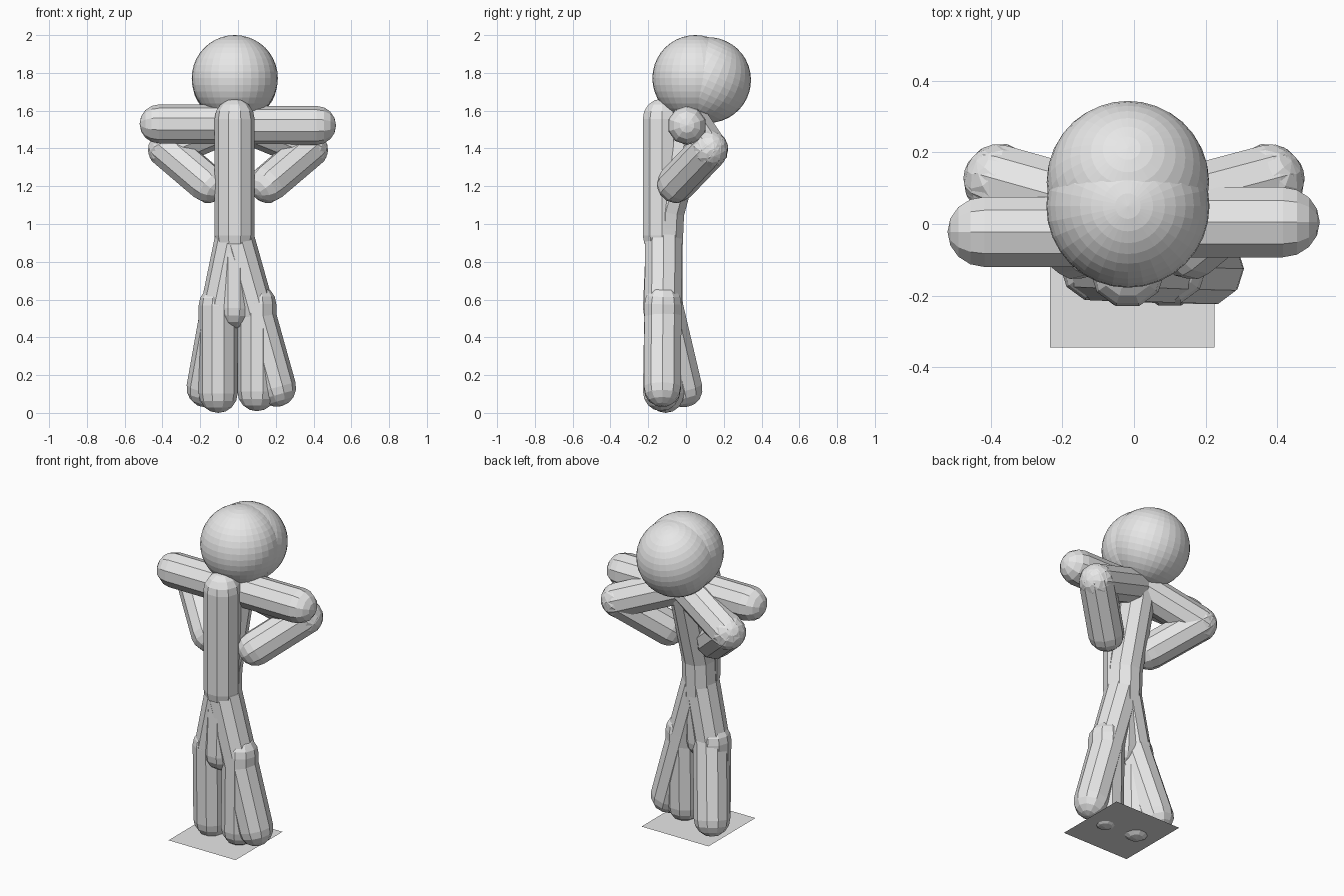
import bpy, bmesh, math
from mathutils import Vector

if "Cube" in bpy.data.objects:
    bpy.data.objects.remove(bpy.data.objects["Cube"])

grey = bpy.data.materials.new("light_grey")
grey.diffuse_color = (0.8, 0.8, 0.8, 1)
grey.use_nodes = True
grey.node_tree.nodes["Principled BSDF"].inputs["Base Color"].default_value = grey.diffuse_color

SIDES, CAP_RINGS, R = 10, 4, 0.103
X, Z = Vector((1, 0, 0)), Vector((0, 0, 1))


def finish(name, bm):
    bmesh.ops.recalc_face_normals(bm, faces=bm.faces)
    me = bpy.data.meshes.new(name)
    bm.to_mesh(me)
    bm.free()
    me.materials.append(grey)
    ob = bpy.data.objects.new(name, me)
    bpy.context.collection.objects.link(ob)
    return ob


def capsule(name, a, b, ref=X, r=R):
    """Ten-sided rod with round ends centred on a and b; one edge faces ref."""
    a, b = Vector(a), Vector(b)
    axis = (b - a).normalized()
    u = (ref - axis * ref.dot(axis)).normalized()
    v = axis.cross(u)
    bm = bmesh.new()
    steps = [(a, -90 + 90 * i / CAP_RINGS) for i in range(1, CAP_RINGS + 1)]
    steps += [(b, 90 * i / CAP_RINGS) for i in range(CAP_RINGS)]
    rings = []
    for centre, deg in steps:
        t = math.radians(deg)
        ring = []
        for k in range(SIDES):
            p = 2 * math.pi * k / SIDES
            side = u * math.cos(p) + v * math.sin(p)
            ring.append(bm.verts.new(centre + axis * r * math.sin(t) + side * r * math.cos(t)))
        rings.append(ring)
    tip_a, tip_b = bm.verts.new(a - axis * r), bm.verts.new(b + axis * r)
    for k in range(SIDES):
        n = (k + 1) % SIDES
        for lo, hi in zip(rings, rings[1:]):
            bm.faces.new((lo[k], lo[n], hi[n], hi[k]))
        bm.faces.new((tip_a, rings[0][n], rings[0][k]))
        bm.faces.new((tip_b, rings[-1][k], rings[-1][n]))
    return finish(name, bm)


def ball(name, centre, r, tilt=0):
    bm = bmesh.new()
    bmesh.ops.create_uvsphere(bm, u_segments=32, v_segments=20, radius=r)
    ob = finish(name, bm)
    ob.location = centre
    ob.rotation_euler.x = math.radians(tilt)
    return ob


# Two overlapping heads
ball("front_head", (-0.017, 0.05, 1.772), 0.228)
ball("back_head", (-0.017, 0.117, 1.762), 0.227, -25)

# Upright front torso and the leaning back torso
capsule("front_torso", (-0.018, -0.128, 0.94), (-0.018, -0.128, 1.557), r=0.106)
capsule("back_torso_lower", (-0.022, -0.13, 0.55), (-0.02, -0.108, 1.06))
capsule("back_torso_upper", (-0.02, -0.108, 1.06), (-0.017, 0.02, 1.53))

# Outstretched arms
capsule("left_straight_arm", (-0.418, -0.022, 1.53), (-0.018, -0.022, 1.53), Z)
capsule("right_straight_arm", (0.416, 0.005, 1.522), (-0.018, 0.005, 1.522), Z)

# Bent arms, hands drawn in toward the waist
for side, s in (("left", -1), ("right", 1)):
    elbow = (s * 0.374, 0.122, 1.395)
    capsule(side + "_bent_upper_arm", (-0.01, 0.02, 1.55), elbow, Z)
    capsule(side + "_bent_forearm", elbow, (s * 0.16, -0.052, 1.213), Z)

# Thighs, each with a vertical and a splayed shin from the same knee
legs = {
    "left": ((-0.092, -0.115, 0.57), (-0.105, -0.108, 0.103), (-0.17, -0.012, 0.132)),
    "right": ((0.082, -0.122, 0.575), (0.1, -0.13, 0.112), (0.205, -0.125, 0.135)),
}
for side, (knee, inner, outer) in legs.items():
    capsule(side + "_thigh", (-0.018, -0.118, 0.93), knee)
    capsule(side + "_inner_shin", (inner[0], knee[1], knee[2]), inner)
    capsule(side + "_outer_shin", knee, outer)

# Thin square floor sheet that the feet press through
bm = bmesh.new()
corners = ((-0.235, -0.345), (0.225, -0.345), (0.225, 0.115), (-0.235, 0.115))
bm.faces.new([bm.verts.new((x, y, 0.025)) for x, y in corners])
finish("floor_sheet", bm)
